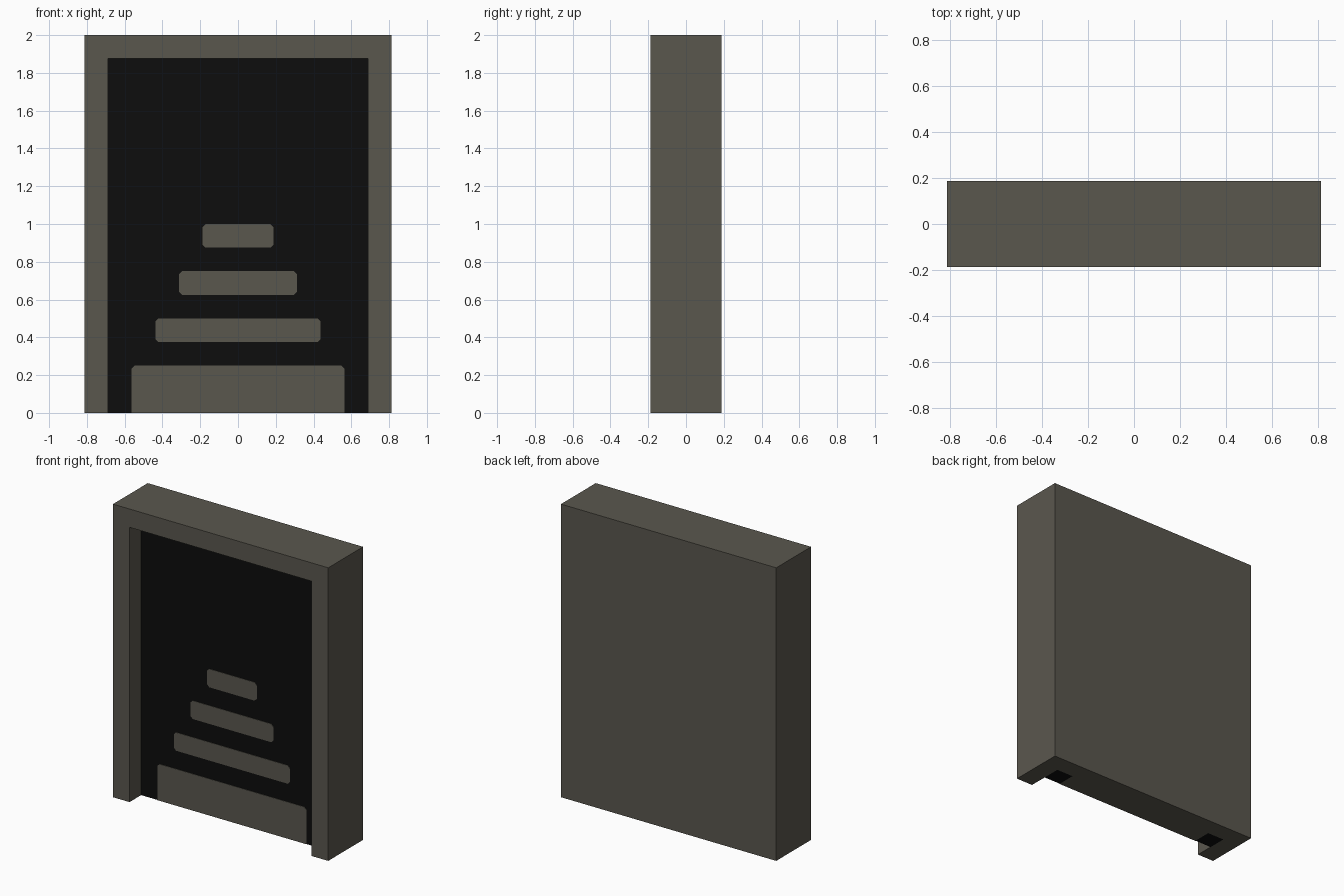
import bpy, bmesh
from mathutils import Vector

if "Cube" in bpy.data.objects:
    bpy.data.objects.remove(bpy.data.objects["Cube"])


def material(name, rgb):
    m = bpy.data.materials.new(name)
    m.diffuse_color = (*rgb, 1)
    m.use_nodes = True
    m.node_tree.nodes["Principled BSDF"].inputs["Base Color"].default_value = m.diffuse_color
    return m


stone = material("grey brown stone", (0.102, 0.095, 0.076))
dark = material("near black", (0.004, 0.004, 0.004))


def finish(bm, name, mats):
    bmesh.ops.remove_doubles(bm, verts=bm.verts, dist=1e-5)
    bmesh.ops.recalc_face_normals(bm, faces=bm.faces)
    mesh = bpy.data.meshes.new(name)
    bm.to_mesh(mesh)
    bm.free()
    for m in mats:
        mesh.materials.append(m)
    obj = bpy.data.objects.new(name, mesh)
    bpy.context.collection.objects.link(obj)
    return obj


# Doorway body: a grid of cells with the recess left empty, only outer faces kept
grid = ([-0.8125, -0.6875, -0.5625, 0.5625, 0.6875, 0.8125],
        [-0.1875, -0.0625, 0.0625, 0.1875],
        [0, 1.875, 2])
size = [len(g) - 1 for g in grid]


def filled(c):
    if any(not 0 <= c[a] < size[a] for a in range(3)):
        return False
    return not (1 <= c[0] <= 3 and c[1] == 0 and c[2] == 0)


bm = bmesh.new()
for i in range(size[0]):
    for j in range(size[1]):
        for k in range(size[2]):
            cell = (i, j, k)
            if not filled(cell):
                continue
            for axis in range(3):
                for side in (0, 1):
                    near = list(cell)
                    near[axis] += 2 * side - 1
                    if filled(near):
                        continue
                    u, v = (axis + 1) % 3, (axis + 2) % 3
                    corners = []
                    for du, dv in ((0, 0), (1, 0), (1, 1), (0, 1)):
                        p = Vector((0, 0, 0))
                        p[axis] = grid[axis][cell[axis] + side]
                        p[u] = grid[u][cell[u] + du]
                        p[v] = grid[v][cell[v] + dv]
                        corners.append(bm.verts.new(p))
                    face = bm.faces.new(corners)
                    # Dark recess back wall and two dark patches underneath
                    back_wall = axis == 1 and side == 0 and j == 1
                    patch = axis == 2 and side == 0 and j == 1 and i in (1, 3)
                    face.material_index = int(back_wall or patch)
finish(bm, "doorway_body", [stone, dark])


# Painted steps: thin chamfered plates on the dark wall
def step(name, half, z0, z1, cut=0.016):
    low = 0 if z0 == 0 else cut
    right = [(half - low, z0), (half, z0 + low), (half, z1 - cut), (half - cut, z1)]
    if low == 0:
        right = right[1:]
    outline = right + [(-x, z) for x, z in reversed(right)]
    bm = bmesh.new()
    face = bm.faces.new([bm.verts.new((x, -0.0625, z)) for x, z in outline])
    ext = bmesh.ops.extrude_face_region(bm, geom=[face])
    moved = [g for g in ext["geom"] if isinstance(g, bmesh.types.BMVert)]
    bmesh.ops.translate(bm, verts=moved, vec=(0, -0.003, 0))
    finish(bm, name, [stone])


step("step_1", 0.5625, 0, 0.25)
for n in range(1, 4):
    step(f"step_{n + 1}", 0.5625 - 0.125 * n, 0.125 + 0.25 * n, 0.25 + 0.25 * n)
